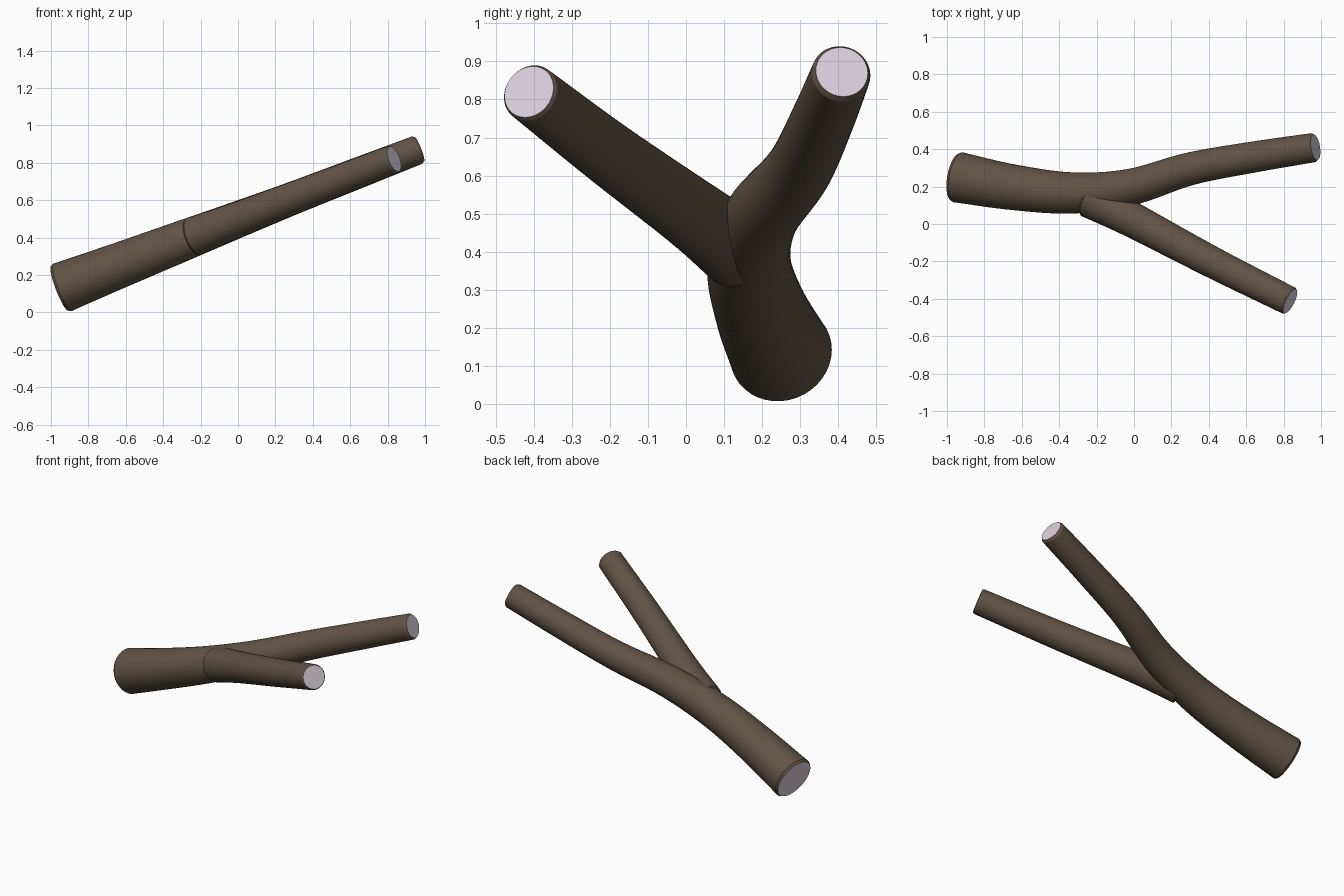
import bpy, bmesh, math
from mathutils import Vector

if "Cube" in bpy.data.objects:
    bpy.data.objects.remove(bpy.data.objects["Cube"])

SLOPE, BASE = 0.387, 0.497      # both limbs lie in one tilted plane
SIDES = 40


def material(name, rgb):
    m = bpy.data.materials.new(name)
    m.diffuse_color = (*rgb, 1)
    m.use_nodes = True
    m.node_tree.nodes["Principled BSDF"].inputs["Base Color"].default_value = m.diffuse_color
    return m


bark = material("brown bark", (0.118, 0.087, 0.058))
cut_wood = material("pale cut wood", (0.70, 0.62, 0.71))


def spline(pts, steps=8):
    """Smooth curve through points (x, y, radius)."""
    p = [Vector(q) for q in pts]
    p = [2 * p[0] - p[1]] + p + [2 * p[-1] - p[-2]]
    out = []
    for i in range(1, len(p) - 2):
        a, b, c, d = p[i - 1:i + 3]
        for s in range(steps):
            t = s / steps
            out.append(0.5 * (2 * b + (c - a) * t + (2 * a - 5 * b + 4 * c - d) * t * t
                              + (3 * b - a - 3 * c + d) * t ** 3))
    return out + [p[-2]]


def limb(name, pts, bevel):
    """Tapered round tube with bevelled rims and pale end cuts."""
    path = spline(pts)
    pos = [Vector((q.x, q.y, BASE + SLOPE * q.x)) for q in path]
    n = Vector((-SLOPE, 0, 1)).normalized()
    last = len(pos) - 1
    rings = []
    for i, q in enumerate(path):
        tan = (pos[min(i + 1, last)] - pos[max(i - 1, 0)]).normalized()
        ring = (pos[i], tan, q.z)
        if i == 0:
            rings += [(pos[i], tan, q.z - bevel), (pos[i] + tan * bevel * 1.6, tan, q.z)]
        elif i == last:
            rings += [(pos[i] - tan * bevel * 1.6, tan, q.z), (pos[i], tan, q.z - bevel)]
        else:
            rings.append(ring)
    bm = bmesh.new()
    loops = []
    for c, tan, r in rings:
        side = n.cross(tan).normalized()
        loops.append([bm.verts.new(c + r * (math.cos(a) * side + math.sin(a) * n))
                      for a in (2 * math.pi * k / SIDES for k in range(SIDES))])
    for a, b in zip(loops, loops[1:]):
        for k in range(SIDES):
            j = (k + 1) % SIDES
            bm.faces.new((a[k], a[j], b[j], b[k]))
    for ring in (loops[0], loops[-1]):
        bm.faces.new(ring).material_index = 1
    bmesh.ops.recalc_face_normals(bm, faces=bm.faces)
    me = bpy.data.meshes.new(name)
    bm.to_mesh(me)
    bm.free()
    me.materials.append(bark)
    me.materials.append(cut_wood)
    ob = bpy.data.objects.new(name, me)
    bpy.context.collection.objects.link(ob)
    bpy.context.view_layer.objects.active = ob
    ob.select_set(True)
    bpy.ops.object.shade_smooth_by_angle(angle=math.radians(30))
    ob.select_set(False)


# main limb, thick end to thin end
limb("main_branch", [(-0.953, 0.252, 0.136), (-0.65, 0.197, 0.122), (-0.33, 0.166, 0.110),
                     (-0.02, 0.197, 0.098), (0.30, 0.295, 0.088), (0.64, 0.358, 0.083),
                     (0.97, 0.41, 0.078)], 0.009)
# side limb, growing out of the main one
limb("side_branch", [(-0.24, 0.14, 0.106), (0.0, 0.018, 0.094), (0.42, -0.205, 0.084),
                     (0.835, -0.413, 0.077)], 0.006)
